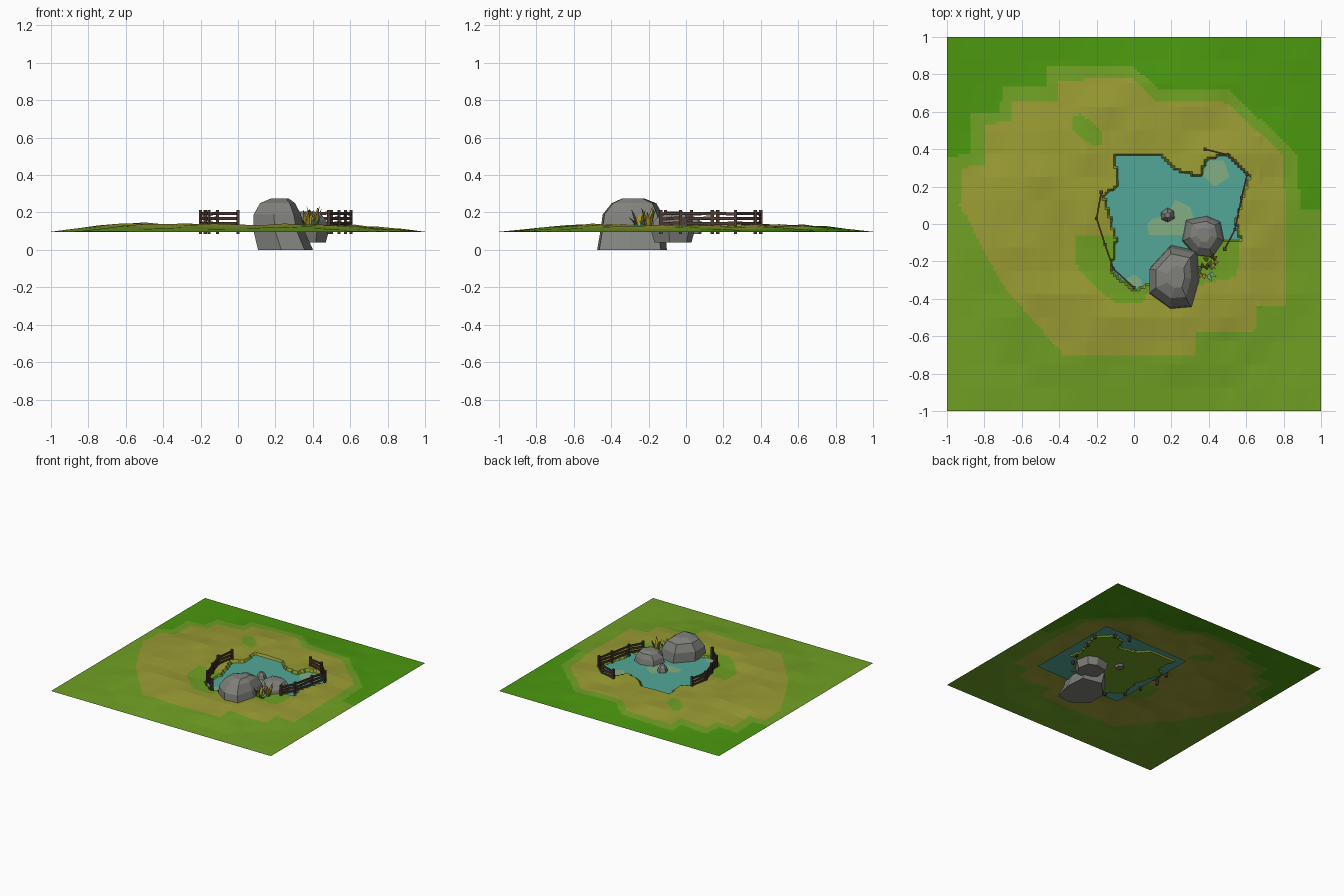
import bpy, bmesh, math, random
from mathutils import Vector

if "Cube" in bpy.data.objects:
    bpy.data.objects.remove(bpy.data.objects["Cube"])
random.seed(4)

def mat(name, r, g, b):
    m = bpy.data.materials.new(name)
    lin = lambda c: ((c / 255 + 0.055) / 1.055) ** 2.4 if c > 10 else c / 255 / 12.92
    m.diffuse_color = (lin(r), lin(g), lin(b), 1)
    m.use_nodes = True
    m.node_tree.nodes["Principled BSDF"].inputs["Base Color"].default_value = m.diffuse_color
    return m

LEAF = mat("leaf_green", 75, 152, 15)
GRASS = mat("grass_green", 112, 160, 36)
DRY = mat("dry_grass", 154, 156, 52)
WATER = mat("water", 82, 167, 150)
PALE = mat("pale_water", 130, 175, 132)
STONE = mat("stone", 128, 128, 124)
WOOD = mat("dark_wood", 80, 58, 50)
REED = mat("yellow_reed", 160, 142, 40)
TEAL = mat("teal_reed", 105, 162, 120)

def finish(bm, name, *mats):
    me = bpy.data.meshes.new(name)
    bm.to_mesh(me)
    bm.free()
    for m in mats:
        me.materials.append(m)
    ob = bpy.data.objects.new(name, me)
    bpy.context.collection.objects.link(ob)
    return ob

def inside(poly, x, y):
    hit = False
    for (ax, ay), (bx, by) in zip(poly, poly[1:] + poly[:1]):
        if (ay > y) != (by > y) and x < (bx - ax) * (y - ay) / (by - ay) + ax:
            hit = not hit
    return hit

# Ground regions
dry = [(-.41, .77), (0, .78), (.13, .65), (.49, .65), (.8, .37), (.82, -.43), (.65, -.43), (.65, -.57),
       (.33, -.58), (.33, -.7), (-.38, -.7), (-.7, -.33), (-.82, -.11), (-.93, .1), (-.92, .3),
       (-.8, .32), (-.8, .53), (-.65, .55), (-.65, .65), (-.41, .65)]
light = [(-.47, .84), (0, .84), (.13, .72), (.5, .72), (.87, .38), (.89, .08), (1.1, .08), (1.1, -1.1),
         (-1.1, -1.1), (-1.1, .36), (-.87, .37), (-.87, .6), (-.72, .6), (-.7, .73), (-.47, .73)]
pond = [(-.1, .36), (.14, .36), (.25, .27), (.37, .26), (.38, .34), (.49, .37), (.61, .25), (.54, .01),
        (.57, -.09), (.47, -.09), (.3, -.16), (.14, -.3), (0, -.35), (-.12, -.25), (-.09, -.08),
        (-.16, .15), (-.08, .2)]
patches = [[(-.33, .57), (-.28, .59), (-.18, .5), (-.17, .42), (-.24, .43), (-.33, .5)],
           [(-.31, -.06), (-.09, -.06), (-.12, -.25), (.03, -.35), (.1, -.32), (.05, -.42), (-.1, -.42),
            (-.18, -.36), (-.31, -.22)],
           [(.47, -.1), (.57, -.08), (.55, -.28), (.33, -.33), (.3, -.18)], pond]

# Coarse random height field, flat at the border and raised around the pond
C, N = 16, 128
def coarse(i, j):
    x, y = i / 8 - 1, j / 8 - 1
    if i in (0, C) or j in (0, C):
        return .097
    t = max(0, min(1, (1.0 - math.hypot(x, y)) / .42))
    return .099 + .030 * t + random.uniform(-.004, .012) * min(1, t + .3) + (.006 if x < -.4 and t > .4 else 0)
H = [[coarse(i, j) for j in range(C + 1)] for i in range(C + 1)]

def height(x, y):
    u, v = (x + 1) * 8, (y + 1) * 8
    i, j = min(C - 1, int(u)), min(C - 1, int(v))
    a, b = u - i, v - j
    z = (H[i][j] * (1 - a) + H[i + 1][j] * a) * (1 - b) + (H[i][j + 1] * (1 - a) + H[i + 1][j + 1] * a) * b
    if inside(pond, x, y):
        return min(z, .103)
    if -.25 < x < .68 and -.45 < y < .48:
        z = max(z, .122)
    return z

bm = bmesh.new()
g = [[bm.verts.new((2 * i / N - 1, 2 * j / N - 1, height(2 * i / N - 1, 2 * j / N - 1)))
      for j in range(N + 1)] for i in range(N + 1)]
for i in range(N):
    for j in range(N):
        f = bm.faces.new((g[i][j], g[i + 1][j], g[i + 1][j + 1], g[i][j + 1]))
        c = f.calc_center_median()
        if any(inside(p, c.x, c.y) for p in patches):
            f.material_index = 1
        elif inside(dry, c.x, c.y):
            f.material_index = 2
        elif inside(light, c.x, c.y):
            f.material_index = 1
finish(bm, "ground", LEAF, GRASS, DRY)

# Water sheet and pale shallows
def sheet(name, pts, z, m):
    bm = bmesh.new()
    f = bm.faces.new([bm.verts.new((x, y, z)) for x, y in pts])
    f.normal_update()
    if f.normal.z < 0:
        f.normal_flip()
    finish(bm, name, m)
sheet("water", [(-.16, -.39), (.64, -.37), (.63, .43), (-.17, .41)], .114, WATER)
sheet("shallow_middle", [(.07, 0), (.1, .03), (.17, .04), (.22, .13), (.3, .09), (.33, 0), (.27, -.06), (.08, -.06)], .117, PALE)
sheet("shallow_back", [(.37, .26), (.4, .34), (.48, .34), (.51, .25), (.43, .2)], .117, PALE)
sheet("shallow_front", [(-.05, -.3), (0, -.27), (.04, -.3), (.04, -.33), (0, -.345)], .117, PALE)

# Faceted rocks: one outline stacked as (z, scale, shift x, shift y)
def rock(name, outline, levels):
    bm = bmesh.new()
    n = len(outline)
    cx, cy = sum(p[0] for p in outline) / n, sum(p[1] for p in outline) / n
    rings = [[bm.verts.new((cx + (x - cx) * s + dx, cy + (y - cy) * s + dy, z)) for x, y in outline]
             for z, s, dx, dy in levels]
    for a, b in zip(rings, rings[1:]):
        for i in range(n):
            bm.faces.new((a[i], a[(i + 1) % n], b[(i + 1) % n], b[i]))
    bm.faces.new(rings[0])
    bm.faces.new(rings[-1])
    bmesh.ops.recalc_face_normals(bm, faces=bm.faces)
    finish(bm, name, STONE)
rock("large_rock", [(.19, -.12), (.33, -.15), (.34, -.3), (.3, -.44), (.19, -.45), (.08, -.37), (.08, -.24)],
     [(0, 1.13, .045, -.005), (.1, 1.05, .01, 0), (.19, .97, 0, 0), (.25, .72, 0, .01), (.275, .36, .01, .01)])
rock("medium_rock", [(.28, .02), (.39, .04), (.46, .01), (.48, -.09), (.42, -.18), (.33, -.17), (.26, -.09)],
     [(.04, .9, 0, 0), (.1, 1.05, 0, 0), (.155, .93, 0, 0), (.192, .66, 0, .01), (.205, .35, 0, .01)])
rock("small_rock", [(.145, .06), (.18, .085), (.21, .07), (.215, .03), (.18, .012), (.15, .025)],
     [(.085, .9, 0, 0), (.12, 1.05, 0, 0), (.15, .85, 0, 0), (.172, .4, 0, 0)])

# Fences: posts at each point with three rails between
def beam(bm, a, b, w, h):
    a, b = Vector(a), Vector(b)
    d = (b - a).normalized()
    side = Vector((1, 0, 0)) if abs(d.z) > .9 else d.cross(Vector((0, 0, 1))).normalized()
    up = d.cross(side)
    ends = [[bm.verts.new(p + side * sx * w / 2 + up * sy * h / 2)
             for sx, sy in ((-1, -1), (1, -1), (1, 1), (-1, 1))] for p in (a, b)]
    fs = [bm.faces.new(ends[0]), bm.faces.new(ends[1])]
    for i in range(4):
        k = (i + 1) % 4
        fs.append(bm.faces.new((ends[0][i], ends[0][k], ends[1][k], ends[1][i])))
    bmesh.ops.recalc_face_normals(bm, faces=fs)

def fence(name, pts):
    bm = bmesh.new()
    for x, y in pts:
        beam(bm, (x, y, .085), (x, y, .213), .017, .017)
    for (ax, ay), (bx, by) in zip(pts, pts[1:]):
        for z in (.142, .168, .194):
            r = random.uniform(-.004, .004)
            beam(bm, (ax, ay, z + r), (bx, by, z - r), .008, .016)
    finish(bm, name, WOOD)
fence("left_fence", [(-.175, .17), (-.2, .03), (-.155, -.11), (-.11, -.24), (0, -.34)])
fence("right_fence", [(.38, .4), (.5, .37), (.605, .265), (.575, .14), (.54, -.03), (.485, -.135)])

# Reeds: bent tapering blades
def reeds(name, count, m, cx, cy, h, lean):
    bm = bmesh.new()
    for k in range(count):
        a = k * 2.4 + random.random()
        out, side = Vector((math.cos(a), math.sin(a), 0)), Vector((-math.sin(a), math.cos(a), 0))
        base = Vector((cx, cy, .11)) + out * .012
        top = h * random.uniform(.7, 1)
        mid = base + out * lean * .4 + Vector((0, 0, top * .6))
        tip = bm.verts.new(base + out * lean + Vector((0, 0, top)))
        b = [bm.verts.new(base + side * s) for s in (-.007, .007)]
        c = [bm.verts.new(mid + side * s) for s in (-.011, .011)]
        bm.faces.new((b[0], b[1], c[1], c[0]))
        bm.faces.new((c[0], c[1], tip))
    finish(bm, name, m)
reeds("yellow_reeds_back", 6, REED, .41, -.20, .125, .035)
reeds("yellow_reeds_front", 5, REED, .37, -.25, .13, .035)
reeds("teal_reeds", 7, TEAL, .385, -.25, .07, .055)
